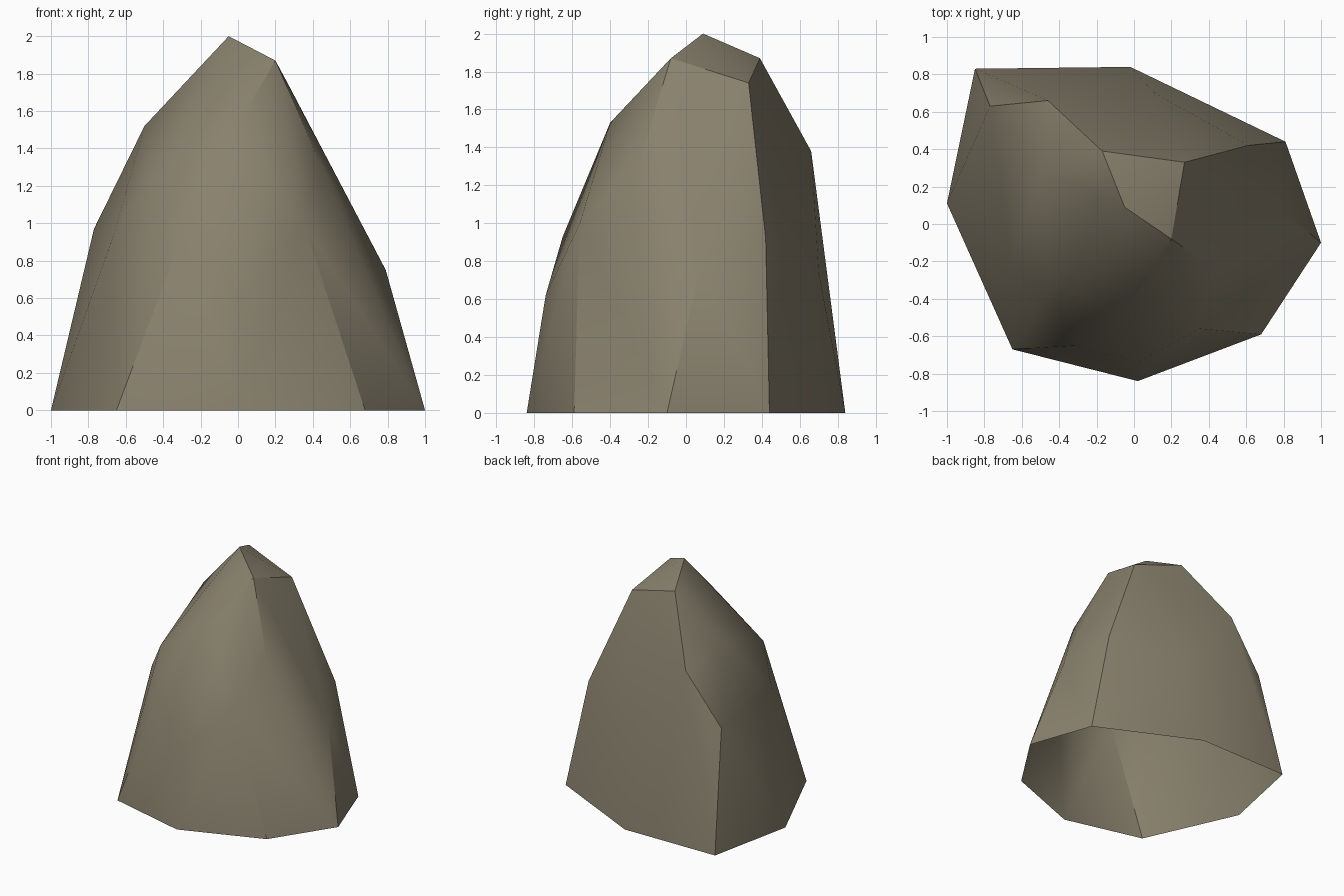
import bpy
import bmesh

# Remove the default cube only
default_cube = bpy.data.objects.get("Cube")
if default_cube:
    bpy.data.objects.remove(default_cube, do_unlink=True)

# Corner rings of the boulder, from the ground up
ground_ring = [(x, y, 0) for x, y in (
    (-.85, .83), (-.02, .84), (.81, .44), (1, -.1),
    (.68, -.59), (.02, -.84), (-.65, -.67), (-1, .11))]
waist_ring = [
    (.11, .7, .74), (.61, .42, .92), (.79, .07, .75), (.35, -.56, 1),
    (.02, -.74, .62), (-.3, -.65, .93), (-.66, -.2, .95), (-.77, .63, .97)]
shoulder_ring = [
    (-.46, .66, 1.38), (.27, .33, 1.74), (.43, -.24, 1.34),
    (0, -.4, 1.53), (-.46, -.37, 1.24), (-.5, .26, 1.52)]
peak = [(.2, -.08, 1.87), (-.17, .39, 1.87), (-.05, .09, 2)]


def make_material(name, color):
    material = bpy.data.materials.new(name)
    material.use_nodes = True
    material.diffuse_color = color
    shader = material.node_tree.nodes["Principled BSDF"]
    shader.inputs["Base Color"].default_value = color
    shader.inputs["Roughness"].default_value = 0.9
    return material


def make_shell(name, corners, material):
    """Wrap the corners in a faceted skin and leave the underside open."""
    bm = bmesh.new()
    for corner in corners:
        bm.verts.new(corner)
    bmesh.ops.convex_hull(bm, input=bm.verts[:])
    bmesh.ops.recalc_face_normals(bm, faces=bm.faces[:])
    underside = [f for f in bm.faces if all(v.co.z < 0.01 for v in f.verts)]
    bmesh.ops.delete(bm, geom=underside, context='FACES')
    mesh = bpy.data.meshes.new(name)
    bm.to_mesh(mesh)
    bm.free()
    mesh.materials.append(material)
    shell = bpy.data.objects.new(name, mesh)
    bpy.context.collection.objects.link(shell)
    return shell


# Boulder: one open shell, softly shaded with its hard ridges kept
stone = make_material("warm_grey_stone", (.25, .22, .155, 1))
boulder = make_shell("boulder", ground_ring + waist_ring + shoulder_ring + peak, stone)
bpy.ops.object.select_all(action='DESELECT')
boulder.select_set(True)
bpy.context.view_layer.objects.active = boulder
bpy.ops.object.shade_smooth_by_angle(angle=0.52)
